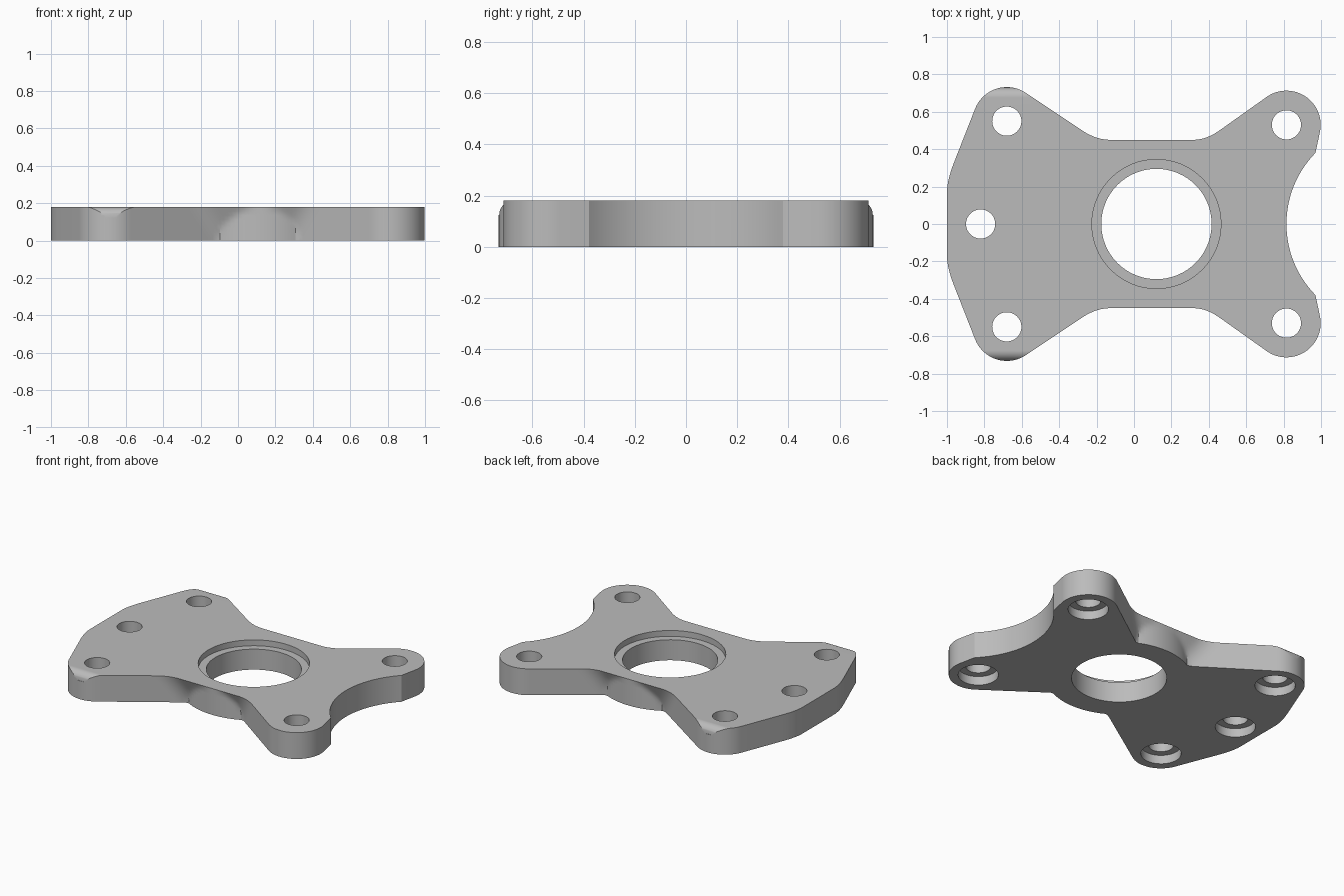
import bpy, bmesh
from math import cos, sin, pi, radians, sqrt

cube = bpy.data.objects.get("Cube")
if cube:
    bpy.data.objects.remove(cube, do_unlink=True)

THICK = 0.18
BORE_X, BOSS_R = 0.12, 0.45
LOBE_R = 0.182
BACK_LOBE, FRONT_LOBE = (-0.68, 0.55), (0.815, 0.53)

metal = bpy.data.materials.new("grey metal")
metal.use_nodes = True
grey = (0.5, 0.5, 0.5, 1)
metal.diffuse_color = grey
metal.node_tree.nodes["Principled BSDF"].inputs["Base Color"].default_value = grey


def arc(centre, r, a0, a1, n):
    angles = [radians(a0 + (a1 - a0) * i / n) for i in range(n + 1)]
    return [(centre[0] + r * cos(a), centre[1] + r * sin(a)) for a in angles]


def soft_max(a, b, k):
    h = max(k - abs(a - b), 0) / k
    return max(a, b) + h * h * k / 4


def make_object(name, bm):
    bmesh.ops.recalc_face_normals(bm, faces=bm.faces)
    mesh = bpy.data.meshes.new(name)
    bm.to_mesh(mesh)
    bm.free()
    mesh.materials.append(metal)
    obj = bpy.data.objects.new(name, mesh)
    bpy.context.collection.objects.link(obj)
    return obj


def skin(name, rings):
    """Join closed rings of equal length into a capped solid."""
    bm = bmesh.new()
    loops = [[bm.verts.new(p) for p in ring] for ring in rings]
    n = len(loops[0])
    for low, high in zip(loops, loops[1:]):
        for i in range(n):
            j = (i + 1) % n
            bm.faces.new((low[i], low[j], high[j], high[i]))
    bm.faces.new(loops[0])
    bm.faces.new(loops[-1])
    return make_object(name, bm)


def waist(x0, y0, x1, y1, z, n=64):
    """Side between two lobes: two flanks, a sloped floor and the round boss."""
    floor = 0.37 + 0.08 * z / THICK
    points = []
    for i in range(1, n):
        x = x0 + (x1 - x0) * i / n
        y = soft_max(y0 - 0.667 * (x - x0), floor, 0.05)
        y = soft_max(y, y1 - 0.71 * (x1 - x), 0.05)
        boss = sqrt(max(BOSS_R ** 2 - (x - BORE_X) ** 2, 0))
        points.append((x, max(y, boss)))
    return points


def outline(z):
    # rounded corner of the straight end
    a, b, c = (-1, 0.17), (-1, 0.235), (-0.96, 0.335)
    half = []
    for i in range(9):
        t = i / 8
        half.append(tuple((1 - t) ** 2 * p + 2 * t * (1 - t) * q + t * t * r
                          for p, q, r in zip(a, b, c)))
    back = arc(BACK_LOBE, LOBE_R, 158, 56, 20)
    front = arc(FRONT_LOBE, LOBE_R + 0.001, 125, -11, 26)
    half += back + waist(*back[-1], *front[0], z) + front
    # concave scoop at the other end
    scoop = arc((1.358, 0), 0.543, 135.6, 180, 16)
    half += scoop
    mirrored = [(x, -y) for x, y in reversed(half[:-1])]
    return [(x, y, z) for x, y in half + mirrored]


def stepped_cutter(name, x, y, profile, n=64):
    """Round cutter from (radius, height) pairs."""
    rings = [[(px, py, z) for px, py in arc((x, y), r, 0, 360 - 360 / n, n - 1)]
             for r, z in profile]
    return skin(name, rings)


# plate with its sloped waist
LEVELS = 8
plate = skin("mounting_plate", [outline(THICK * i / LEVELS) for i in range(LEVELS + 1)])

# bore with a recess on the top
cutters = [stepped_cutter("bore_cutter", BORE_X, 0,
                          [(0.295, -0.1), (0.295, 0.14), (0.345, 0.14), (0.345, 0.3)])]

# bolt holes, counterbored from below
spots = [(-0.82, 0)]
for cx, cy in (BACK_LOBE, FRONT_LOBE):
    spots += [(cx, cy), (cx, -cy)]
for x, y in spots:
    cutters.append(stepped_cutter("bolt_hole_cutter", x, y,
                                  [(0.125, -0.1), (0.125, 0.06), (0.078, 0.06), (0.078, 0.3)], 48))

# rounded upper edges of the two lobes by the straight end
for side in (1, -1):
    profile = arc((0.675, THICK - 0.055), 0.055, 90, 0, 12)
    profile += [(0.8, THICK - 0.055), (0.8, 0.3), (0.675, 0.3)]
    cutters.append(skin("edge_cutter", [[(x, side * y, z) for y, z in profile]
                                        for x in (-0.95, -0.45)]))

for cutter in cutters:
    cutter.hide_render = True
    mod = plate.modifiers.new(cutter.name, "BOOLEAN")
    mod.operation = "DIFFERENCE"
    mod.solver = "EXACT"
    mod.object = cutter

# bake the cuts and drop the cutters
graph = bpy.context.evaluated_depsgraph_get()
baked = bpy.data.meshes.new_from_object(plate.evaluated_get(graph))
plate.modifiers.clear()
plate.data = baked
for cutter in cutters:
    bpy.data.objects.remove(cutter, do_unlink=True)

bpy.ops.object.select_all(action="DESELECT")
plate.select_set(True)
bpy.context.view_layer.objects.active = plate
bpy.ops.object.shade_smooth_by_angle(angle=radians(25))
